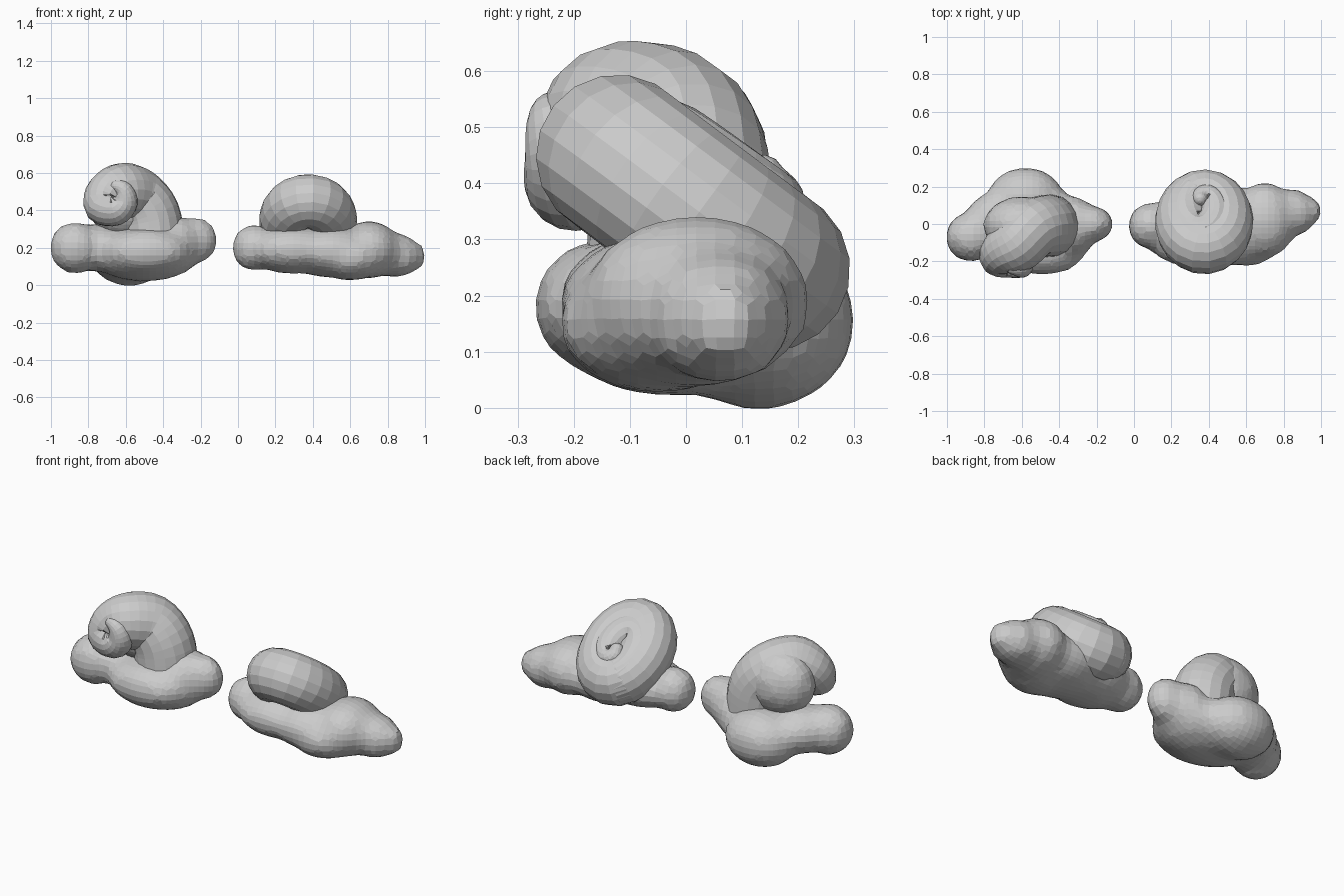
import bpy, bmesh, math
from mathutils import Vector, Matrix

if "Cube" in bpy.data.objects:
    bpy.data.objects.remove(bpy.data.objects["Cube"])


def finish(name, bm):
    bmesh.ops.recalc_face_normals(bm, faces=bm.faces)
    me = bpy.data.meshes.new(name)
    bm.to_mesh(me)
    bm.free()
    ob = bpy.data.objects.new(name, me)
    bpy.context.collection.objects.link(ob)
    return ob


def blob_body(name, blobs):
    """Fuse ellipsoids (centre, radii) into one soft faceted body."""
    bm = bmesh.new()
    for x, y, z, rx, ry, rz in blobs:
        m = Matrix.Translation((x, y, z)) @ Matrix.Diagonal((rx, ry, rz, 1))
        bmesh.ops.create_uvsphere(bm, u_segments=20, v_segments=12, radius=1, matrix=m)
    ob = finish(name, bm)
    r = ob.modifiers.new("fuse", 'REMESH')
    r.mode = 'VOXEL'
    r.voxel_size = 0.035
    s = ob.modifiers.new("soften", 'SMOOTH')
    s.factor = 0.5
    s.iterations = 3
    return ob


def spline(pts, steps):
    """Catmull-Rom through (x, y, z, radius) points."""
    p = [Vector(q) for q in pts]
    p = [2 * p[0] - p[1]] + p + [2 * p[-1] - p[-2]]
    out = []
    for i in range(1, len(p) - 2):
        a, b, c, d = p[i - 1:i + 3]
        for k in range(steps):
            t = k / steps
            out.append(0.5 * (2 * b + (c - a) * t + (2 * a - 5 * b + 4 * c - d) * t * t
                              + (3 * b - a - 3 * c + d) * t ** 3))
    return out + [p[-2]]


def tube(name, path, sides=18):
    """Tapered tube with rounded ends along (x, y, z, radius) samples."""
    bm = bmesh.new()
    pos = [q.to_3d() for q in path]
    rad = [q[3] for q in path]
    tan = [(pos[min(i + 1, len(pos) - 1)] - pos[max(i - 1, 0)]).normalized()
           for i in range(len(pos))]
    caps = [math.radians(a) for a in (80, 55, 28)]
    rows = [(pos[0] - tan[0] * rad[0] * math.sin(a), tan[0], rad[0] * math.cos(a)) for a in caps]
    rows += list(zip(pos, tan, rad))
    rows += [(pos[-1] + tan[-1] * rad[-1] * math.sin(a), tan[-1], rad[-1] * math.cos(a))
             for a in reversed(caps)]
    side = tan[0].orthogonal().normalized()
    rings = []
    for c, t, r in rows:
        side = (side - t * side.dot(t)).normalized()
        up = t.cross(side)
        rings.append([bm.verts.new(c + r * (side * math.cos(a) + up * math.sin(a)))
                      for a in (2 * math.pi * k / sides for k in range(sides))])
    for a, b in zip(rings, rings[1:]):
        for k in range(sides):
            j = (k + 1) % sides
            bm.faces.new((a[k], a[j], b[j], b[k]))
    bm.faces.new(rings[0])
    bm.faces.new(rings[-1])
    return finish(name, bm)


# Left creature: lumpy body, with a core that domes the back of the shell
blob_body("left_body", [
    (-0.87, -0.07, 0.20, 0.14, 0.135, 0.14),
    (-0.75, 0.00, 0.20, 0.16, 0.17, 0.13),
    (-0.58, 0.13, 0.155, 0.21, 0.175, 0.16),
    (-0.50, -0.03, 0.17, 0.30, 0.22, 0.15),
    (-0.49, -0.13, 0.18, 0.24, 0.145, 0.125),
    (-0.33, -0.01, 0.22, 0.14, 0.16, 0.15),
    (-0.23, 0.00, 0.24, 0.125, 0.10, 0.125)])
blob_body("left_shell_core", [(-0.60, -0.01, 0.435, 0.21, 0.16, 0.19)])

# Left shell: arch that curls forward into a spiral facing the front
tube("left_shell", spline([
    (-0.45, -0.01, 0.22, 0.17), (-0.475, -0.01, 0.38, 0.165), (-0.55, -0.03, 0.475, 0.16),
    (-0.63, -0.11, 0.50, 0.153), (-0.70, -0.15, 0.475, 0.125), (-0.72, -0.185, 0.42, 0.1),
    (-0.65, -0.205, 0.405, 0.085), (-0.605, -0.22, 0.45, 0.07), (-0.615, -0.235, 0.51, 0.05),
    (-0.66, -0.235, 0.53, 0.03), (-0.68, -0.225, 0.50, 0.015)], 4))

# Right creature: long flat body
blob_body("right_body", [
    (0.085, -0.01, 0.20, 0.12, 0.125, 0.125),
    (0.30, -0.03, 0.19, 0.26, 0.20, 0.13),
    (0.50, -0.01, 0.18, 0.26, 0.22, 0.14),
    (0.60, -0.05, 0.15, 0.20, 0.18, 0.125),
    (0.70, 0.02, 0.19, 0.17, 0.205, 0.155),
    (0.84, 0.06, 0.16, 0.14, 0.13, 0.12),
    (0.92, 0.07, 0.155, 0.09, 0.08, 0.088)])

# Right shell: coil tilted up and back, rising to an off-centre spire
centre = Vector((0.375, 0.012, 0.348))
n, u, v = Vector((0, 0.6, 0.8)), Vector((0, -0.8, 0.6)), Vector((1, 0, 0))
coil = []
for i in range(45):
    t = i / 44
    a = math.radians(-150 + 760 * t)
    f = max(0, t - 0.47) / 0.53
    big = 1 - 0.8 * f
    c = centre + big * (u * 0.17 * math.cos(a) + v * 0.118 * math.sin(a))
    c += n * 0.125 * f - u * 0.05 * f
    coil.append(Vector((*c, 0.145 - 0.105 * f)))
tube("right_shell", coil)
